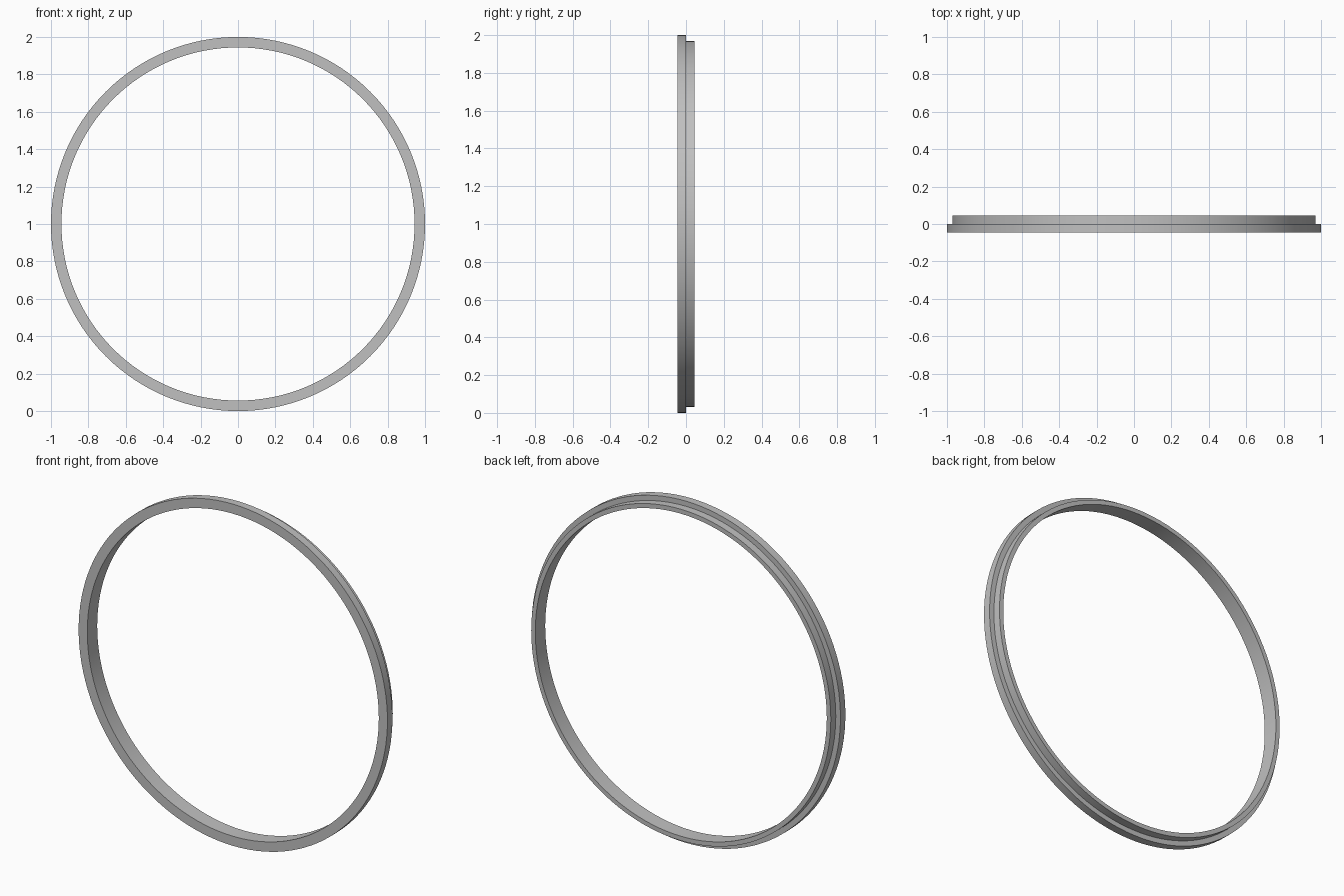
import bpy, bmesh, math

if "Cube" in bpy.data.objects:
    bpy.data.objects.remove(bpy.data.objects["Cube"])

SEGMENTS = 128

# Stepped cross-section as (radius, y): wide front flange, narrower rear lip
PROFILE = [(0.944, -0.046), (1.0, -0.046), (1.0, 0.0),
           (0.97, 0.0), (0.97, 0.046), (0.944, 0.046)]

grey = bpy.data.materials.new("grey metal")
grey.diffuse_color = (0.53, 0.53, 0.53, 1)
grey.use_nodes = True
grey.node_tree.nodes["Principled BSDF"].inputs["Base Color"].default_value = grey.diffuse_color

# Sweep the cross-section around the y axis
bm = bmesh.new()
rings = []
for i in range(SEGMENTS):
    a = 2 * math.pi * i / SEGMENTS
    rings.append([bm.verts.new((r * math.cos(a), y, 1 + r * math.sin(a)))
                  for r, y in PROFILE])
n = len(PROFILE)
for i in range(SEGMENTS):
    p, q = rings[i], rings[(i + 1) % SEGMENTS]
    for j in range(n):
        k = (j + 1) % n
        bm.faces.new((p[j], p[k], q[k], q[j]))
bmesh.ops.recalc_face_normals(bm, faces=bm.faces)

mesh = bpy.data.meshes.new("stepped_ring")
bm.to_mesh(mesh)
bm.free()
mesh.materials.append(grey)
ring = bpy.data.objects.new("stepped_ring", mesh)
bpy.context.collection.objects.link(ring)

# Smooth round walls with crisp step edges
bpy.context.view_layer.objects.active = ring
ring.select_set(True)
bpy.ops.object.shade_smooth_by_angle(angle=math.radians(30))
